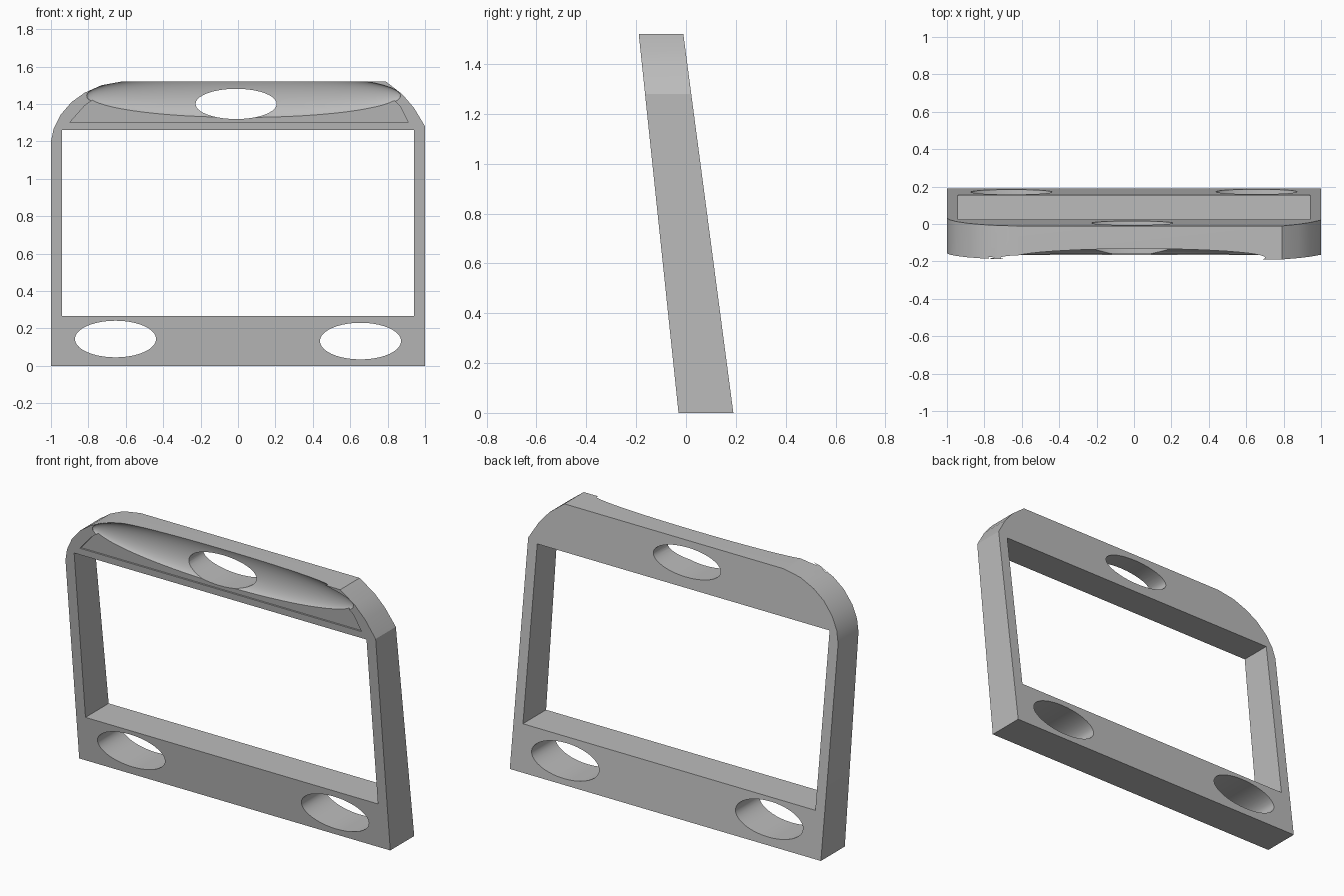
import bpy, bmesh, math

cube = bpy.data.objects.get("Cube")
if cube:
    bpy.data.objects.remove(cube, do_unlink=True)

grey = bpy.data.materials.new("mid_grey")
grey.use_nodes = True
color = (0.5, 0.5, 0.5, 1)
grey.diffuse_color = color
grey.node_tree.nodes["Principled BSDF"].inputs["Base Color"].default_value = color


def front(z):
    return -0.03 - 0.105 * z


def back(z):
    return 0.19 - 0.132 * z


def prism(name, outline, y_front, y_back):
    """Solid from an (x, z) outline between two leaning planes."""
    bm = bmesh.new()
    a = [bm.verts.new((x, y_front(z), z)) for x, z in outline]
    b = [bm.verts.new((x, y_back(z), z)) for x, z in outline]
    bm.faces.new(a)
    bm.faces.new(b[::-1])
    for i in range(len(a)):
        j = (i + 1) % len(a)
        bm.faces.new((a[j], a[i], b[i], b[j]))
    bmesh.ops.recalc_face_normals(bm, faces=bm.faces)
    mesh = bpy.data.meshes.new(name)
    bm.to_mesh(mesh)
    bm.free()
    mesh.materials.append(grey)
    obj = bpy.data.objects.new(name, mesh)
    bpy.context.collection.objects.link(obj)
    return obj


def cut(target, cutter):
    """Subtract the cutter, then discard it."""
    cutter.hide_render = True
    mod = target.modifiers.new("cut", "BOOLEAN")
    mod.operation = "DIFFERENCE"
    mod.solver = "EXACT"
    mod.object = cutter
    bpy.ops.object.select_all(action="DESELECT")
    bpy.context.view_layer.objects.active = target
    target.select_set(True)
    bpy.ops.object.modifier_apply(modifier=mod.name)
    bpy.data.objects.remove(cutter, do_unlink=True)


def ellipse(cx, cz, rx, rz, n=40):
    return [(cx + rx * math.cos(2 * math.pi * i / n),
             cz + rz * math.sin(2 * math.pi * i / n)) for i in range(n)]


# Leaning frame with a wide left curve and a tighter right corner
outline = [(-1, 0), (1, 0), (1, 1.28), (0.94, 1.38), (0.88, 1.45), (0.79, 1.52),
           (-0.62, 1.52), (-0.73, 1.50), (-0.82, 1.46), (-0.89, 1.41),
           (-0.95, 1.34), (-0.985, 1.27), (-1, 1.2)]
frame = prism("panel_frame", outline, front, back)

# Shallow recess in the top bar
recess = [(-0.9, 1.3), (0.91, 1.3), (0.865, 1.39), (0.8, 1.45), (0.7, 1.49),
          (-0.6, 1.49), (-0.74, 1.45), (-0.82, 1.39)]
cut(frame, prism("recess_cutter", recess, lambda z: -0.5, lambda z: front(z) + 0.01))

# Long scoop hollowed out of the top front edge
bpy.ops.mesh.primitive_uv_sphere_add(segments=64, ring_count=32, radius=1,
                                     location=(0.03, -0.18, 1.445),
                                     rotation=(0, math.pi / 2, 0))
scoop = bpy.context.object
scoop.name = "scoop_cutter"
scoop.scale = (0.125, 0.06, 0.84)
scoop.data.materials.append(grey)
bpy.context.view_layer.update()
cut(frame, scoop)

# Window and three oval holes straight through
window = [(-0.94, 0.265), (0.94, 0.265), (0.94, 1.26), (-0.94, 1.26)]
openings = [window,
            ellipse(-0.655, 0.143, 0.217, 0.098),
            ellipse(0.655, 0.132, 0.217, 0.098),
            ellipse(-0.01, 1.4, 0.217, 0.081)]
for shape in openings:
    cut(frame, prism("opening_cutter", shape, lambda z: -0.6, lambda z: 0.6))

bpy.ops.object.shade_smooth_by_angle(angle=math.radians(30))
